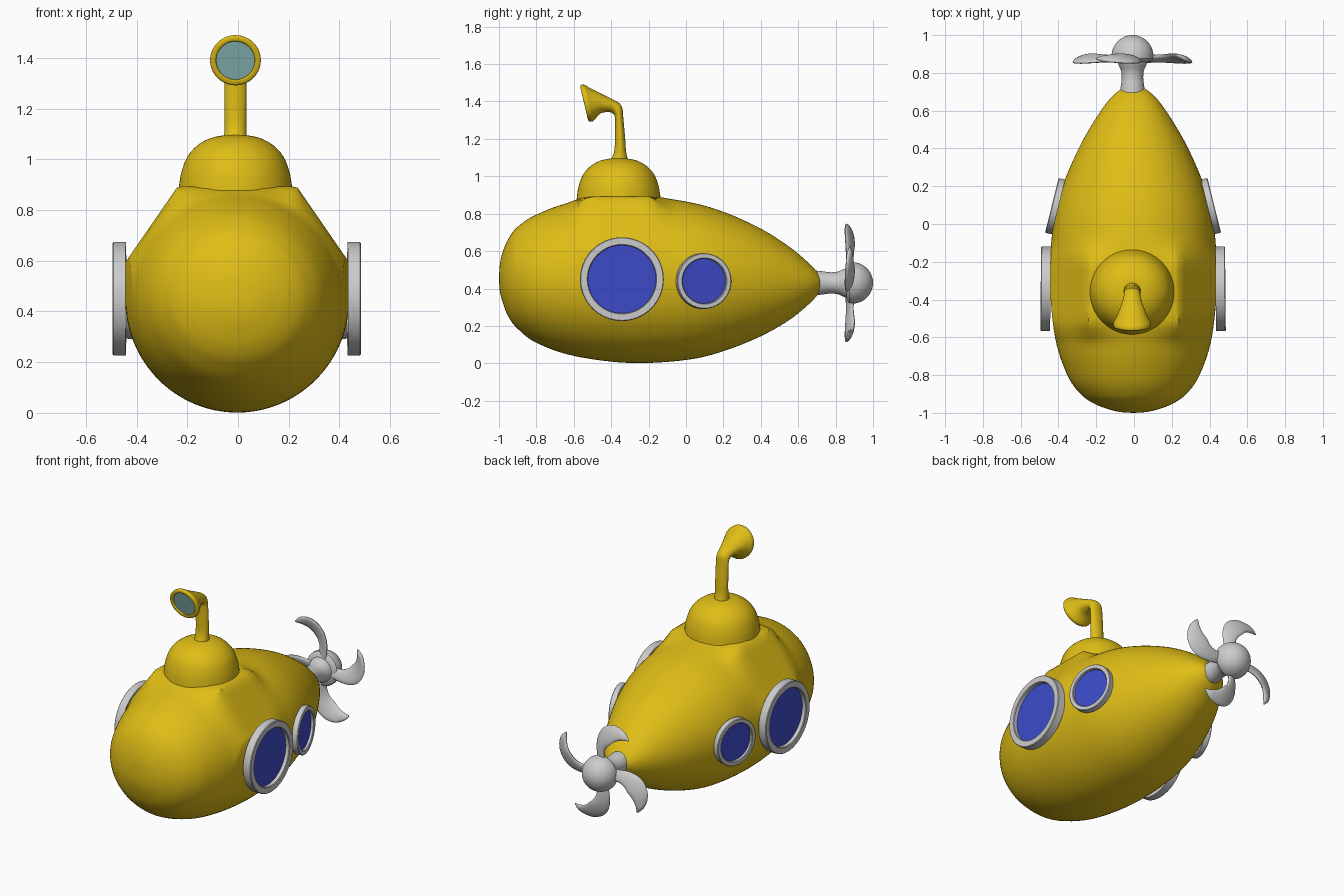
import bpy, bmesh
from math import sin, cos, pi, radians
from mathutils import Vector, Matrix

if "Cube" in bpy.data.objects:
    bpy.data.objects.remove(bpy.data.objects["Cube"])


def material(name, rgb):
    m = bpy.data.materials.new(name)
    m.diffuse_color = (*rgb, 1)
    m.use_nodes = True
    m.node_tree.nodes["Principled BSDF"].inputs["Base Color"].default_value = m.diffuse_color
    return m


YELLOW = material("yellow_paint", (0.74, 0.51, 0.008))
BLUE = material("blue_glass", (0.045, 0.07, 0.58))
TEAL = material("teal_glass", (0.24, 0.47, 0.45))


def spline(pts, n):
    """Catmull-Rom resampling of rows of numbers, n steps per span."""
    p = [Vector(q) for q in pts]
    p = [2 * p[0] - p[1]] + p + [2 * p[-1] - p[-2]]
    out = []
    for i in range(1, len(p) - 2):
        a, b, c, d = p[i - 1:i + 3]
        for k in range(n):
            t = k / n
            out.append(0.5 * (2 * b + (c - a) * t + (2 * a - 5 * b + 4 * c - d) * t * t
                              + (3 * b - a - 3 * c + d) * t ** 3))
    return out + [p[-2]]


def loft(name, rings, mat=None, closed=False, angle=40):
    """Skin a list of equal-length rings; cap the ends unless closed."""
    bm = bmesh.new()
    rows = [[bm.verts.new(v) for v in r] for r in rings]
    n = len(rows[0])
    pairs = list(zip(rows, rows[1:])) + ([(rows[-1], rows[0])] if closed else [])
    for a, b in pairs:
        for i in range(n):
            j = (i + 1) % n
            bm.faces.new((a[i], a[j], b[j], b[i]))
    if not closed:
        bm.faces.new(rows[0])
        bm.faces.new(rows[-1])
    bmesh.ops.recalc_face_normals(bm, faces=bm.faces[:])
    me = bpy.data.meshes.new(name)
    bm.to_mesh(me)
    bm.free()
    ob = bpy.data.objects.new(name, me)
    bpy.context.collection.objects.link(ob)
    if mat:
        me.materials.append(mat)
    bpy.ops.object.select_all(action='DESELECT')
    bpy.context.view_layer.objects.active = ob
    ob.select_set(True)
    bpy.ops.object.shade_smooth_by_angle(angle=radians(angle))
    return ob


def lathe(name, profile, origin, axis, mat=None, closed=False, n=64):
    """Revolve (radius, height) rows around an axis through origin."""
    rot = Vector(axis).to_track_quat('Z', 'Y')
    o = Vector(origin)
    rings = [[o + rot @ Vector((r * cos(2 * pi * i / n), r * sin(2 * pi * i / n), h))
              for i in range(n)] for r, h in profile]
    return loft(name, rings, mat, closed)


def smooth(a, b, x):
    t = min(1, max(0, (x - a) / (b - a)))
    return t * t * (3 - 2 * t)


# Hull: stations of y, top z, bottom z, half width
stations = [(-1, .455, .445, .005), (-.995, .53, .385, .07), (-.98, .595, .325, .135),
            (-.95, .665, .25, .21), (-.9, .73, .185, .28), (-.8, .795, .11, .35),
            (-.6, .865, .04, .415), (-.3, .9, .002, .442), (0, .865, .018, .425),
            (.2, .81, .065, .375), (.4, .72, .145, .29), (.55, .625, .23, .205),
            (.65, .542, .31, .135), (.7, .49, .362, .085), (.725, .455, .4, .045)]
rings = []
for y, top, bot, hw in spline(stations, 6):
    zc = .45 - .02 * smooth(-.2, .7, y)
    w = smooth(-.63, -.52, y) * (1 - smooth(-.2, -.1, y))
    ring = []
    for i in range(96):
        a = 2 * pi * i / 96
        x = hw * cos(a)
        z = zc + sin(a) * (top - zc if sin(a) > 0 else zc - bot)
        if sin(a) > 0:  # raised saddle under the tower
            z = max(z, z + w * (.893 - 1.45 * max(0, abs(x) - .235) - z))
        ring.append((x - .003, y, z))
    rings.append(ring)
loft("hull", rings, YELLOW)

# Tower dome
dome = spline([(.225, .87), (.222, .9), (.213, .95), (.19, 1.01), (.15, 1.055),
               (.1, 1.083), (.05, 1.094), (.003, 1.096)], 4)
lathe("tower_dome", dome, (-.01, -.36, 0), (0, 0, 1), YELLOW)

# Periscope: back edge y z, front edge y z, half width
scope = [(-.305, 1.07, -.41, 1.07, .046), (-.32, 1.13, -.385, 1.13, .043),
         (-.325, 1.2, -.38, 1.2, .043), (-.335, 1.31, -.38, 1.31, .043),
         (-.342, 1.37, -.388, 1.333, .043), (-.37, 1.4, -.41, 1.343, .046),
         (-.44, 1.435, -.455, 1.337, .065), (-.515, 1.473, -.485, 1.307, .088),
         (-.54, 1.488, -.5, 1.293, .098), (-.56, 1.489, -.516, 1.293, .1),
         (-.565, 1.48, -.523, 1.3, .093), (-.561, 1.467, -.525, 1.313, .078),
         (-.545, 1.465, -.51, 1.315, .076)]


def scope_ring(s, n=40):
    by, bz, fy, fz, hw = s
    return [(-.01 + hw * sin(2 * pi * i / n),
             (by + fy) / 2 + (by - fy) / 2 * cos(2 * pi * i / n),
             (bz + fz) / 2 + (bz - fz) / 2 * cos(2 * pi * i / n)) for i in range(n)]


loft("periscope", [scope_ring(s) for s in spline(scope, 4)], YELLOW, angle=60)
loft("periscope_lens", [scope_ring((-.545, 1.468, -.509, 1.312, .079)),
                        scope_ring((-.552, 1.468, -.516, 1.312, .079))], TEAL)

# Portholes: size, outer radius, glass radius, thickness, back centre, yaw
for size, R, ri, t, cx, cy, cz, yaw in (("large", .224, .182, .052, .437, -.343, .45, 0.5),
                                        ("small", .149, .12, .036, .395, .09, .44, 14)):
    for side, s in (("right", 1), ("left", -1)):
        c = Vector((s * cx - .005, cy, cz))
        ax = (s * cos(radians(yaw)), sin(radians(yaw)), 0)
        b = .004
        lathe(f"{side}_{size}_porthole_rim",
              [(R, 0), (R, t - b), (R - b, t), (ri + b, t), (ri, t - b), (ri, 0)],
              c, ax, closed=True)
        lathe(f"{side}_{size}_porthole_glass",
              [(ri + .005, .008), (ri + .005, t * .5)], c, ax, BLUE)

# Propeller shaft and hub cap
HUB = (-.008, 0, .43)
shaft = spline([(.066, .69), (.062, .73), (.057, .77), (.06, .81), (.075, .845),
                (.082, .87)], 4)
lathe("propeller_shaft", shaft, HUB, (0, 1, 0))
cap = [(.07, .855), (.1, .865), (.11, .875)] + [
    (max(.002, .111 * cos(a * pi / 28)), .888 + .112 * sin(a * pi / 28)) for a in range(15)]
lathe("propeller_hub", cap, HUB, (0, 1, 0))

# Four sickle blades: radius, angle, half chord along a curved centreline
blade = spline([(.06, -2, .034), (.13, -4, .038), (.19, 0, .05), (.24, 7, .06),
                (.28, 16, .053), (.308, 27, .032), (.32, 37, .005)], 5)
mid = [Vector((r * cos(radians(a)), 0, r * sin(radians(a)))) for r, a, h in blade]
rings = []
for k, (r, a, h) in enumerate(blade):
    tan = (mid[min(k + 1, len(mid) - 1)] - mid[max(k - 1, 0)]).normalized()
    chord = Vector((-tan.z, .45, tan.x)).normalized()
    nrm = tan.cross(chord)
    thick = min(.014, h * .6)
    rings.append([mid[k] + chord * h * cos(i * pi / 8) + nrm * thick * sin(i * pi / 8)
                  for i in range(16)])
for q in range(4):
    m = Matrix.Translation((HUB[0], .876, HUB[2])) @ Matrix.Rotation(-q * pi / 2, 4, 'Y')
    loft(f"propeller_blade_{q + 1}", [[m @ v for v in r] for r in rings], angle=60)
